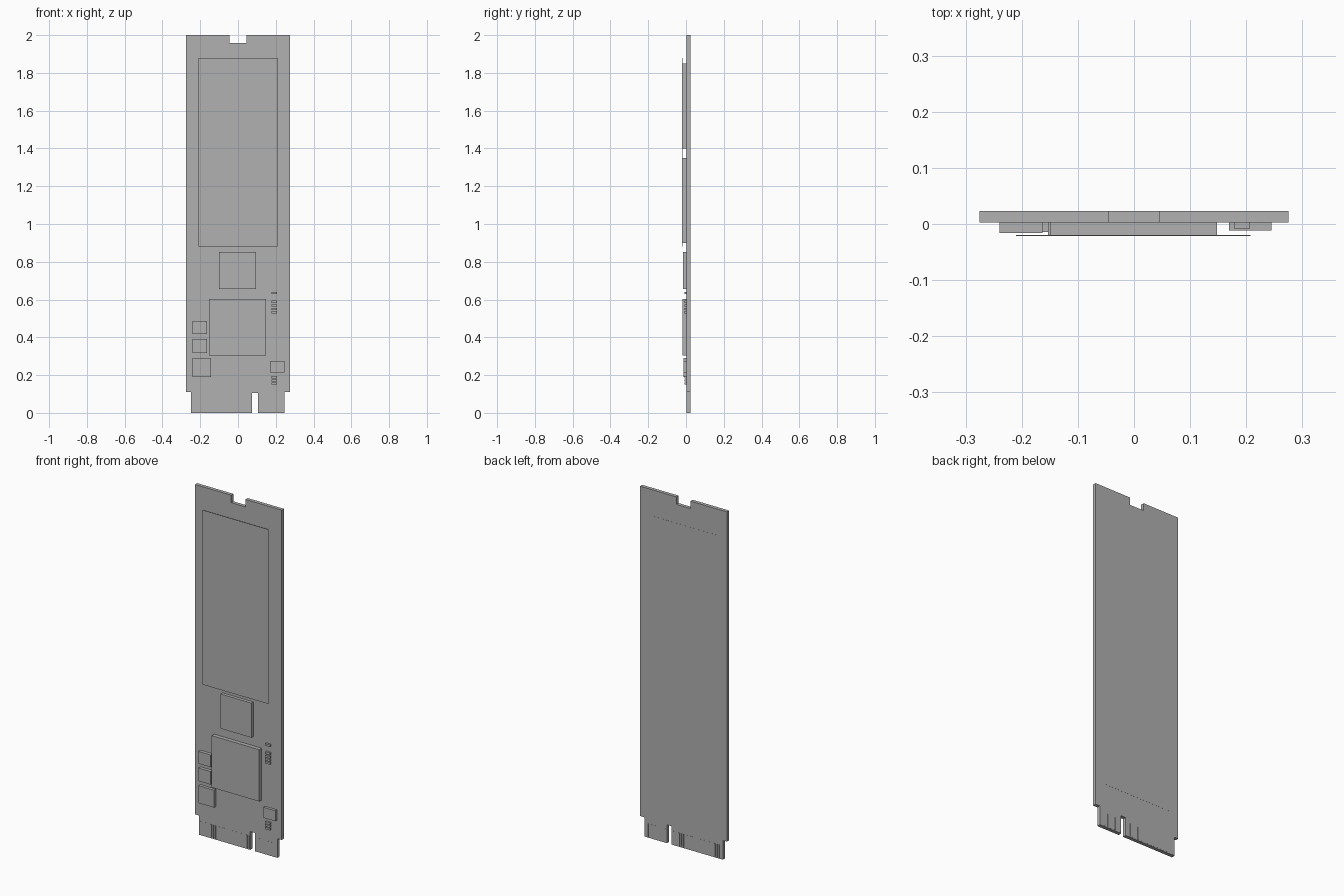
import bpy, bmesh

cube = bpy.data.objects.get("Cube")
if cube:
    bpy.data.objects.remove(cube, do_unlink=True)

grey = bpy.data.materials.new("plain_grey")
grey.use_nodes = True
COLOR = (0.44, 0.44, 0.44, 1)
grey.diffuse_color = COLOR
grey.node_tree.nodes["Principled BSDF"].inputs["Base Color"].default_value = COLOR

FRONT, BACK = 0.003, 0.023  # board faces along y


def finish(name, bm):
    bmesh.ops.recalc_face_normals(bm, faces=bm.faces)
    mesh = bpy.data.meshes.new(name)
    bm.to_mesh(mesh)
    bm.free()
    mesh.materials.append(grey)
    obj = bpy.data.objects.new(name, mesh)
    bpy.context.collection.objects.link(obj)
    return obj


def add_box(bm, x0, x1, z0, z1, y0, y1):
    verts = bmesh.ops.create_cube(bm, size=1)["verts"]
    for v in verts:
        v.co = (x1 if v.co.x > 0 else x0, y1 if v.co.y > 0 else y0, z1 if v.co.z > 0 else z0)


def box(name, x0, x1, z0, z1, y0, y1=FRONT):
    bm = bmesh.new()
    add_box(bm, x0, x1, z0, z1, y0, y1)
    return finish(name, bm)


# Circuit board: outline with top notch, stepped edge connector and key slot
outline = [(-0.25, 0), (0.075, 0), (0.075, 0.105), (0.105, 0.105), (0.105, 0), (0.247, 0),
           (0.247, 0.11), (0.275, 0.11), (0.275, 2), (0.045, 2), (0.045, 1.957),
           (-0.045, 1.957), (-0.045, 2), (-0.275, 2), (-0.275, 0.11), (-0.25, 0.11)]
bm = bmesh.new()
face = bm.faces.new([bm.verts.new((x, FRONT, z)) for x, z in outline])
ext = bmesh.ops.extrude_face_region(bm, geom=[face])["geom"]
bmesh.ops.translate(bm, vec=(0, BACK - FRONT, 0),
                    verts=[g for g in ext if isinstance(g, bmesh.types.BMVert)])
finish("circuit_board", bm)

# Chips on the front face
box("upper_memory_chip", -0.15, 0.148, 1.40, 1.85, -0.0195)
box("lower_memory_chip", -0.15, 0.148, 0.90, 1.35, -0.0195)
box("buffer_chip", -0.10, 0.096, 0.655, 0.853, -0.015)
box("controller_chip", -0.153, 0.148, 0.305, 0.602, -0.0195)
box("upper_power_part", -0.24, -0.163, 0.417, 0.487, -0.016)
box("lower_power_part", -0.24, -0.163, 0.317, 0.392, -0.016)
box("coil", -0.24, -0.143, 0.19, 0.29, -0.014)
box("regulator_chip", 0.169, 0.245, 0.215, 0.275, -0.012)

# Small resistors down the right-hand side
for i, z in enumerate((0.635, 0.588, 0.568, 0.55, 0.533, 0.188, 0.172, 0.156)):
    box(f"resistor_{i + 1}", 0.178, 0.207, z - 0.006, z + 0.006, -0.008)

# Thin labels on both sides
box("front_label", -0.21, 0.208, 0.88, 1.88, -0.021, -0.0195)
box("back_label", -0.21, 0.21, 0.25, 1.85, BACK, BACK + 0.0006)

# Contact fingers on both faces of the edge connector
for name, y0, y1 in (("front_contacts", FRONT - 0.0006, FRONT),
                     ("back_contacts", BACK, BACK + 0.0006)):
    bm = bmesh.new()
    for i in range(38):
        x = -0.235 + i * 0.0125
        if x < 0.07 or x > 0.11:
            add_box(bm, x - 0.0044, x + 0.0044, 0.005, 0.08, y0, y1)
    finish(name, bm)
